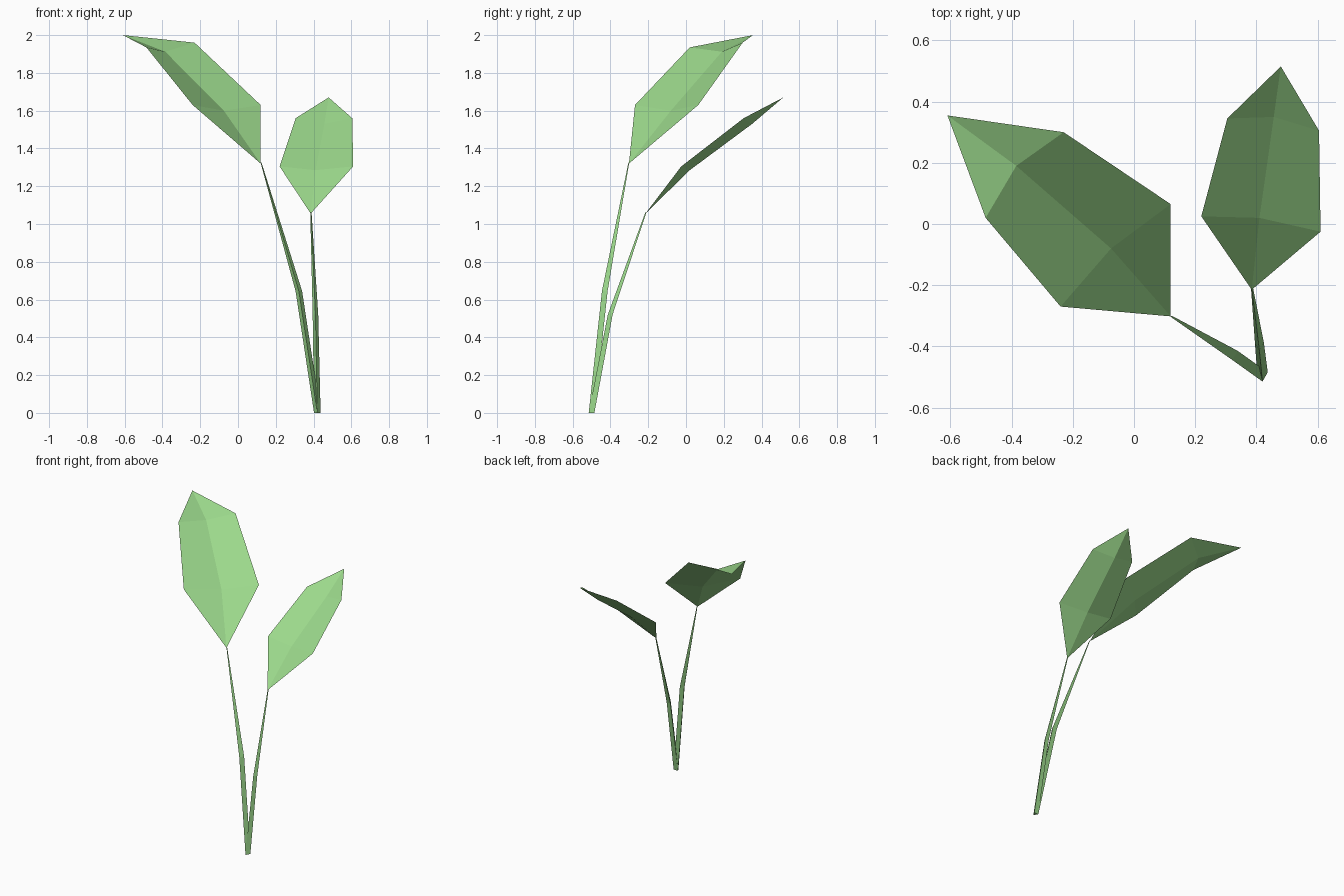
import bpy, math
from mathutils import Vector

if "Cube" in bpy.data.objects:
    bpy.data.objects.remove(bpy.data.objects["Cube"])

green = bpy.data.materials.new("leaf green")
green.diffuse_color = (0.33, 0.69, 0.26, 1)
green.use_nodes = True
green.node_tree.nodes["Principled BSDF"].inputs["Base Color"].default_value = green.diffuse_color


def make(name, verts, faces):
    mesh = bpy.data.meshes.new(name)
    mesh.from_pydata(verts, [], faces)
    mesh.materials.append(green)
    mesh.update()
    obj = bpy.data.objects.new(name, mesh)
    bpy.context.collection.objects.link(obj)
    return obj


def stem(name, path):
    """Three-sided tapering stalk through (centre, radius) stations."""
    verts = []
    for centre, r in path:
        for deg in (-90, 30, 150):
            a = math.radians(deg)
            verts.append(Vector(centre) + Vector((r * math.cos(a), r * math.sin(a), 0)))
    faces = [(2, 1, 0)]
    for s in range(len(path) - 1):
        for i in range(3):
            a, b = s * 3 + i, s * 3 + (i + 1) % 3
            faces.append((a, b, b + 3, a + 3))
    n = len(verts)
    faces.append((n - 3, n - 2, n - 1))
    make(name, verts, faces)


def leaf(name, base, rows, tip):
    """Folded blade: each row is left edge, midrib, right edge."""
    verts = [base] + [p for row in rows for p in row] + [tip]
    faces = [(0, 2, 1), (0, 3, 2),                    # base
             (1, 2, 5, 4), (2, 3, 6, 5),              # middle
             (4, 5, 7), (5, 6, 7)]                    # tip
    make(name, verts, faces)


# Tall stalk and its large leaf
stem("tall_stem", [((0.42, -0.495, 0), 0.02),
                   ((0.322, -0.425, 0.645), 0.02),
                   ((0.122, -0.302, 1.325), 0.003)])
leaf("large_leaf", (0.12, -0.302, 1.32),
     [((-0.24, -0.27, 1.63), (-0.075, -0.08, 1.60), (0.12, 0.065, 1.63)),
      ((-0.485, 0.02, 1.935), (-0.385, 0.19, 1.912), (-0.23, 0.30, 1.96))],
     (-0.61, 0.355, 2.0))

# Short stalk and its small leaf
stem("short_stem", [((0.42, -0.495, 0), 0.02),
                    ((0.41, -0.397, 0.52), 0.017),
                    ((0.386, -0.212, 1.06), 0.004)])
leaf("small_leaf", (0.385, -0.215, 1.055),
     [((0.22, 0.025, 1.305), (0.41, 0.02, 1.285), (0.61, -0.025, 1.305)),
      ((0.305, 0.345, 1.56), (0.457, 0.35, 1.53), (0.605, 0.305, 1.56))],
     (0.48, 0.515, 1.67))
